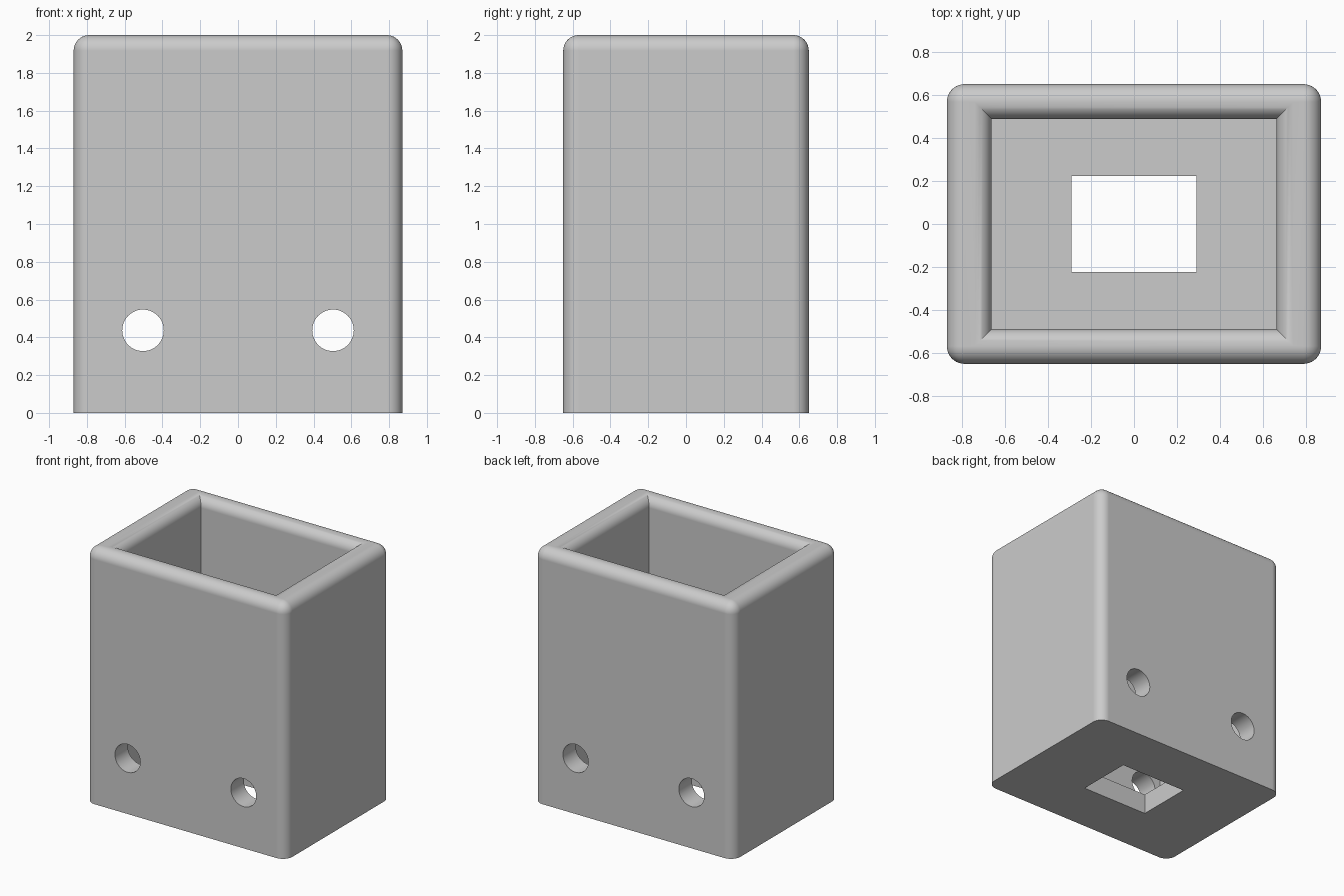
import bpy, bmesh, math

if "Cube" in bpy.data.objects:
    bpy.data.objects.remove(bpy.data.objects["Cube"])

HX, HY, H = 0.87, 0.65, 2.0      # outer half sizes and height
IX, IY, FLOOR = 0.663, 0.489, 0.16  # cavity half sizes and floor thickness
R_OUT, R_IN, SEG = 0.082, 0.077, 10

grey = bpy.data.materials.new("light_grey")
grey.diffuse_color = (0.6, 0.6, 0.6, 1)
grey.use_nodes = True
grey.node_tree.nodes["Principled BSDF"].inputs["Base Color"].default_value = grey.diffuse_color


def make_object(name, bm):
    bmesh.ops.recalc_face_normals(bm, faces=bm.faces)
    mesh = bpy.data.meshes.new(name)
    bm.to_mesh(mesh)
    bm.free()
    mesh.materials.append(grey)
    ob = bpy.data.objects.new(name, mesh)
    bpy.context.collection.objects.link(ob)
    return ob


def rect_loft(name, rings):
    """Closed solid through rectangles given as (half x, half y, z)."""
    bm = bmesh.new()
    loops = [[bm.verts.new((sx * x, sy * y, z))
              for sx, sy in ((-1, -1), (1, -1), (1, 1), (-1, 1))]
             for x, y, z in rings]
    for a, b in zip(loops, loops[1:]):
        for i in range(4):
            j = (i + 1) % 4
            bm.faces.new((a[i], a[j], b[j], b[i]))
    bm.faces.new(loops[0][::-1])
    bm.faces.new(loops[-1])
    return make_object(name, bm)


# Outer block: rounded upright corners and rim, sharp base
bm = bmesh.new()
bmesh.ops.create_cube(bm, size=1)
for v in bm.verts:
    v.co = (v.co.x * 2 * HX, v.co.y * 2 * HY, (v.co.z + 0.5) * H)
round_edges = [e for e in bm.edges if max(v.co.z for v in e.verts) > H / 2]
bmesh.ops.bevel(bm, geom=round_edges, offset=R_OUT, segments=SEG,
                profile=0.5, affect='EDGES')
holder = make_object("holder_box", bm)

# Cavity with a rounded, mitred inner lip
rings = [(IX, IY, FLOOR)]
for i in range(SEG + 1):
    a = math.pi / 2 * i / SEG
    d = R_IN * (1 - math.cos(a))
    rings.append((IX + d, IY + d, H - R_IN + R_IN * math.sin(a)))
rings.append((IX + R_IN, IY + R_IN, H + 0.1))
cutters = [rect_loft("cavity_cutter", rings)]

# Rectangular opening through the floor
cutters.append(rect_loft("floor_opening_cutter",
                         [(0.29, 0.222, -0.1), (0.29, 0.222, FLOOR + 0.1)]))

# Two round holes through the front and back walls
for side in (-1, 1):
    bm = bmesh.new()
    bmesh.ops.create_cone(bm, cap_ends=True, segments=48, radius1=0.11,
                          radius2=0.11, depth=2)
    for v in bm.verts:
        x, y, z = v.co
        v.co = (x + side * 0.503, z, y + 0.437)
    cutters.append(make_object("round_hole_cutter", bm))

# Apply the cuts
bpy.context.view_layer.objects.active = holder
holder.select_set(True)
for cutter in cutters:
    mod = holder.modifiers.new("cut", 'BOOLEAN')
    mod.operation = 'DIFFERENCE'
    mod.solver = 'EXACT'
    mod.object = cutter
    bpy.ops.object.modifier_apply(modifier=mod.name)
    bpy.data.objects.remove(cutter)

# Smooth fillets, crisp edges
bpy.ops.object.shade_smooth_by_angle(angle=math.radians(30))
weighted = holder.modifiers.new("weighted_normals", 'WEIGHTED_NORMAL')
weighted.keep_sharp = True
